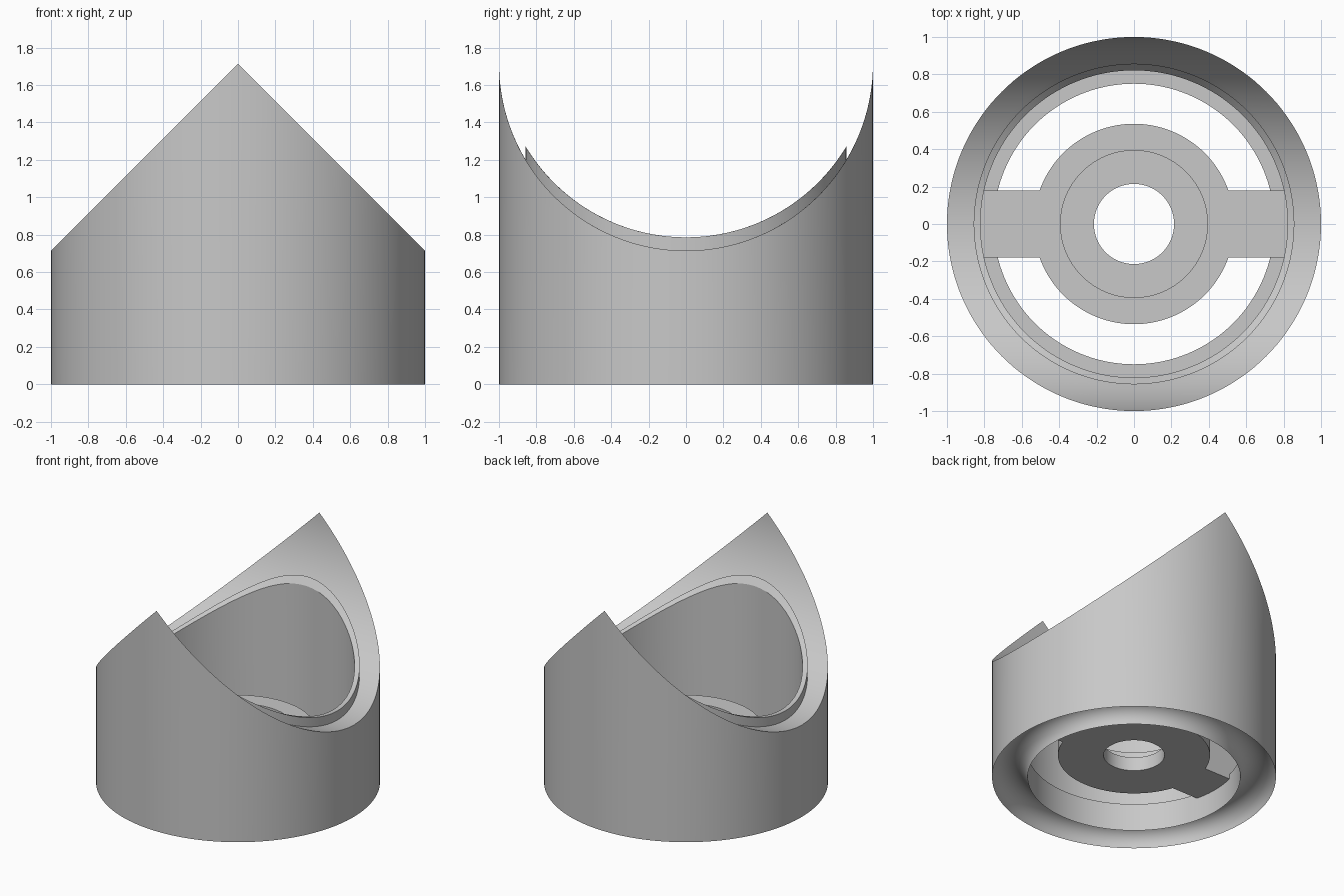
import bpy, bmesh, math

cube = bpy.data.objects.get("Cube")
if cube:
    bpy.data.objects.remove(cube)

UNIT = 1 / 14          # the part is laid out on a 14-unit outer radius
SEGMENTS = 144

grey = bpy.data.materials.new("plain_grey")
grey.use_nodes = True
colour = (0.58, 0.58, 0.58, 1)
grey.diffuse_color = colour
grey.node_tree.nodes["Principled BSDF"].inputs["Base Color"].default_value = colour


def finish(bm, name):
    bmesh.ops.recalc_face_normals(bm, faces=bm.faces)
    mesh = bpy.data.meshes.new(name)
    bm.to_mesh(mesh)
    bm.free()
    mesh.materials.append(grey)
    obj = bpy.data.objects.new(name, mesh)
    bpy.context.collection.objects.link(obj)
    bpy.ops.object.select_all(action="DESELECT")
    obj.select_set(True)
    bpy.context.view_layer.objects.active = obj
    bpy.ops.object.shade_smooth_by_angle(angle=math.radians(30))
    return obj


def lathe(name, profile):
    """Spin a closed profile of (radius, height); height may depend on y."""
    bm = bmesh.new()
    rings = []
    for r, z in profile:
        ring = []
        for i in range(SEGMENTS):
            a = math.tau * i / SEGMENTS
            x, y = r * math.cos(a), r * math.sin(a)
            ring.append(bm.verts.new((x, y, z(y) if callable(z) else z)))
        rings.append(ring)
    for k, ring in enumerate(rings):
        nxt = rings[(k + 1) % len(rings)]
        for i in range(SEGMENTS):
            j = (i + 1) % SEGMENTS
            bm.faces.new((ring[i], ring[j], nxt[j], nxt[i]))
    return finish(bm, name)


def saddle(y):
    """Underside of a horizontal pipe lying along x."""
    return 24 * UNIT - math.sqrt(max(0, 1 - y * y))


def lip(y):
    return saddle(y) + UNIT


# Sleeve: grooved foot, stepped bore, raised lip and saddle-cut rim
bore, seat_r, lip_r = 10.5 * UNIT, 11.5 * UNIT, 12 * UNIT
mid, half = (1 + bore) / 2, (1 - bore) / 2
groove = [(mid + half * math.cos(math.pi * i / 16),
           half * math.sin(math.pi * i / 16)) for i in range(17)]
ledge = 3 * UNIT
rim = [(1 - (1 - lip_r) * (1 - i / 10) ** 2, saddle) for i in range(11)]
lathe("saddle_sleeve", groove + [(bore, ledge), (seat_r, ledge),
                                 (seat_r, lip), (lip_r, lip)] + rim)

# Hub: counterbored ring in the middle of the bore
low, floor, high = 2.5 * UNIT, 4 * UNIT, 6 * UNIT
hole, recess, hub_r = 3 * UNIT, 5.5 * UNIT, 7.5 * UNIT
lathe("hub", [(hole, low), (hub_r, low), (hub_r, high),
              (recess, high), (recess, floor), (hole, floor)])


# Arms: bridge from the hub to the sleeve wall on both sides
def arm(name, side):
    bm = bmesh.new()
    width = 2.5 * UNIT
    steps = [width * (i / 6 - 1) for i in range(13)]
    outline = [(math.sqrt(hub_r ** 2 - y * y), y) for y in steps]
    outline += [(math.sqrt(seat_r ** 2 - y * y), y) for y in reversed(steps)]
    base = bm.faces.new([bm.verts.new((side * x, y, low)) for x, y in outline])
    top = bmesh.ops.extrude_face_region(bm, geom=[base])["geom"]
    bmesh.ops.translate(bm, vec=(0, 0, high - low),
                        verts=[v for v in top if isinstance(v, bmesh.types.BMVert)])
    if not any(f.normal.z and abs(f.calc_center_median().z - low) < 1e-5 for f in bm.faces):
        bm.faces.new([v for v in bm.verts if abs(v.co.z - low) < 1e-5])
    finish(bm, name)


arm("left_arm", 1)
arm("right_arm", -1)
